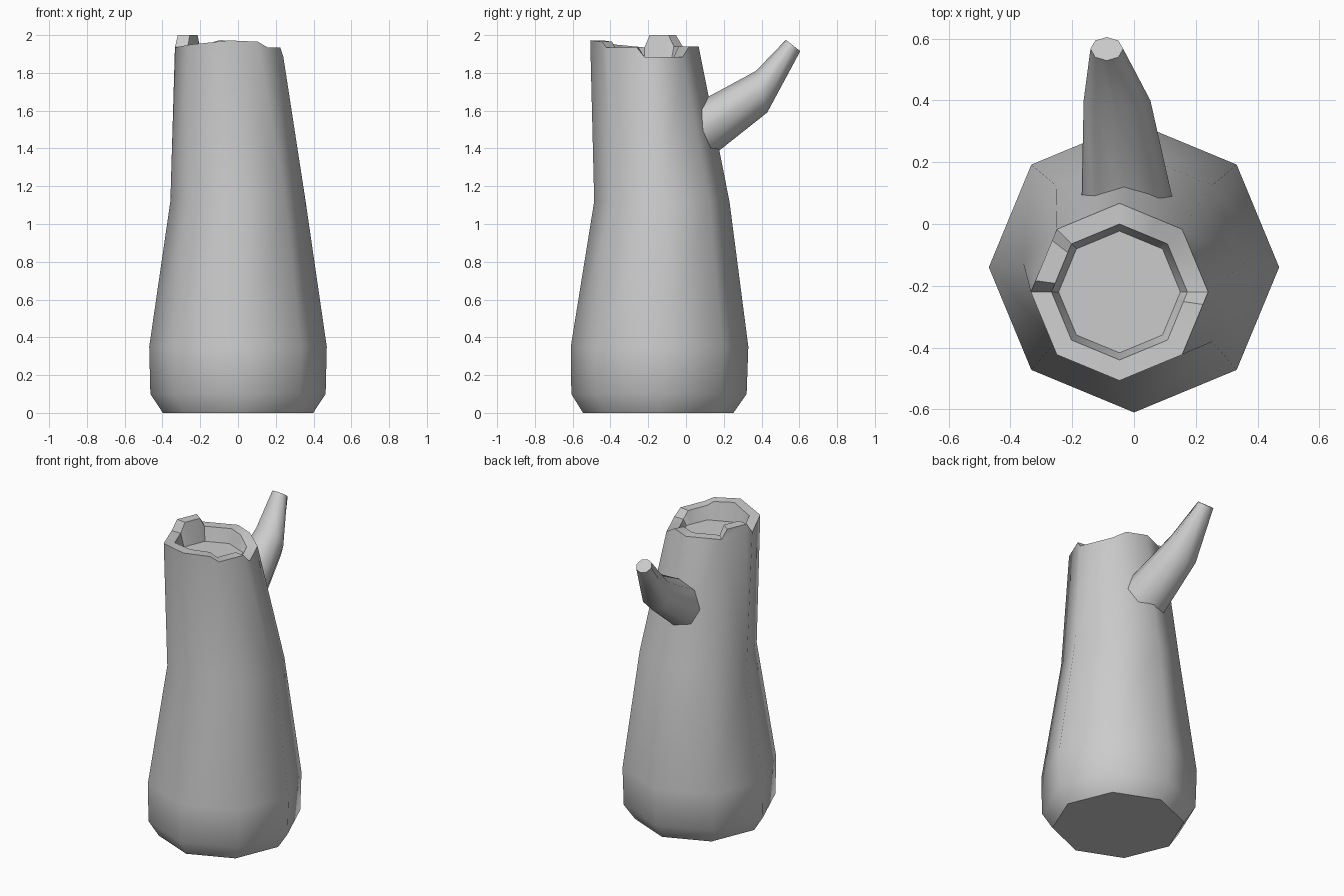
import bpy, bmesh, math
from mathutils import Vector

cube = bpy.data.objects.get("Cube")
if cube:
    bpy.data.objects.remove(cube)

SIDES = 8

grey = bpy.data.materials.new("plain_grey")
grey.use_nodes = True
colour = (0.6, 0.6, 0.6, 1)
grey.diffuse_color = colour
grey.node_tree.nodes["Principled BSDF"].inputs["Base Color"].default_value = colour


def finish(bm, name):
    """Turn a bmesh into a smooth object that keeps its sharp edges."""
    bmesh.ops.recalc_face_normals(bm, faces=bm.faces)
    mesh = bpy.data.meshes.new(name)
    bm.to_mesh(mesh)
    bm.free()
    obj = bpy.data.objects.new(name, mesh)
    bpy.context.collection.objects.link(obj)
    mesh.materials.append(grey)
    bpy.ops.object.select_all(action="DESELECT")
    obj.select_set(True)
    bpy.context.view_layer.objects.active = obj
    bpy.ops.object.shade_smooth_by_angle(angle=math.radians(52))
    return obj


def ring(bm, centre, across, up, sides=SIDES):
    """Polygon of vertices spanned by two half-axis vectors."""
    verts = []
    for k in range(sides):
        a = math.tau * k / sides
        verts.append(bm.verts.new(centre + across * math.cos(a) + up * math.sin(a)))
    return verts


def bridge(bm, low, high):
    n = len(low)
    for k in range(n):
        j = (k + 1) % n
        bm.faces.new((low[k], low[j], high[j], high[k]))


def on_octagon(t, x, y, r):
    """Point at corner number t; fractions lie along the straight side."""
    def corner(i):
        a = math.tau * i / SIDES
        return Vector((x + r * math.cos(a), y + r * math.sin(a), 0))
    i = math.floor(t)
    return corner(i).lerp(corner(i + 1), t - i)


# Trunk: stacked octagons, (centre y, radius, height)
bm = bmesh.new()
sections = [(-0.147, 0.398, 0), (-0.143, 0.464, 0.1),
            (-0.14, 0.47, 0.35), (-0.128, 0.358, 1.12)]
rings = [ring(bm, Vector((0, y, z)), Vector((r, 0, 0)), Vector((0, r, 0)))
         for y, r, z in sections]
bm.faces.new(rings[0])
for low, high in zip(rings, rings[1:]):
    bridge(bm, low, high)

# Broken rim: (corner number, height) with a notch and a raised chip
rim = [(0, 1.885), (1, 1.885), (1.4, 1.94), (2, 1.94), (3, 1.94),
       (3.18, 2), (3.82, 2), (4, 1.935), (5, 1.95), (6, 1.972),
       (6.75, 1.965), (7, 1.935), (7.8, 1.935)]


def rim_loop(r, height=None):
    return [bm.verts.new(on_octagon(t, -0.047, -0.22, r)
                         + Vector((0, 0, height or z))) for t, z in rim]


outer = rim_loop(0.287)
inner = rim_loop(0.22)
floor = rim_loop(0.197, 1.85)

# Upper wall panels follow every rim point between two corners
for k in range(SIDES):
    tops = [v for v, (t, z) in zip(outer, rim) if k <= t <= k + 1]
    if k == SIDES - 1:
        tops.append(outer[0])
    bm.faces.new([rings[-1][k], rings[-1][(k + 1) % SIDES]] + tops[::-1])

# Rim top, hollow wall and hollow floor
bridge(bm, outer, inner)
bridge(bm, inner, floor)
bm.faces.new(floor)
finish(bm, "trunk")

# Branch: bent tapering octagonal tube, (centre, half width, half height vector)
bm = bmesh.new()
stations = [((-0.02, 0.06, 1.474), 0.15, (0, -0.034, 0.15)),
            ((-0.055, 0.40, 1.70), 0.108, (0, -0.03, 0.11)),
            ((-0.088, 0.567, 1.945), 0.053, (0, -0.038, 0.03))]
loops = [ring(bm, Vector(c), Vector((w, 0, 0)), Vector(h)) for c, w, h in stations]
for low, high in zip(loops, loops[1:]):
    bridge(bm, low, high)
bm.faces.new(loops[0])
bm.faces.new(loops[-1])
finish(bm, "branch")
